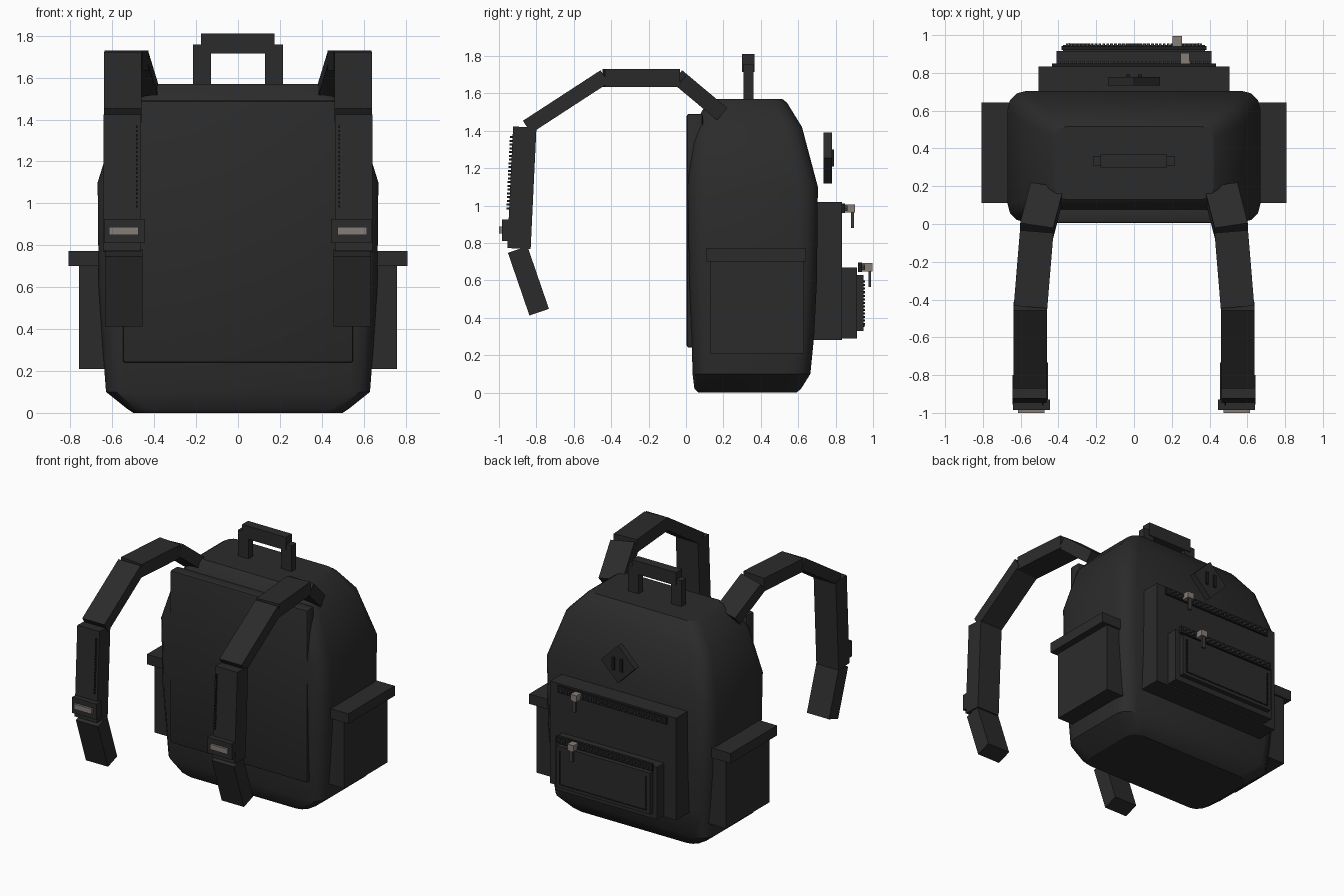
import bpy, bmesh, math
from mathutils import Vector, Matrix

if "Cube" in bpy.data.objects:
    bpy.data.objects.remove(bpy.data.objects["Cube"])


def material(name, r, g, b):
    m = bpy.data.materials.new(name)
    m.diffuse_color = (r, g, b, 1)
    m.use_nodes = True
    m.node_tree.nodes["Principled BSDF"].inputs["Base Color"].default_value = m.diffuse_color
    return m


FABRIC = material("black fabric", 0.024, 0.024, 0.024)
DARK = material("dark trim", 0.012, 0.012, 0.012)
TEETH = material("zipper grey", 0.045, 0.045, 0.045)
METAL = material("warm metal", 0.24, 0.21, 0.19)


def finish(name, bm, mat, smooth=False):
    bmesh.ops.recalc_face_normals(bm, faces=bm.faces)
    me = bpy.data.meshes.new(name)
    bm.to_mesh(me)
    bm.free()
    me.materials.append(mat)
    ob = bpy.data.objects.new(name, me)
    bpy.context.collection.objects.link(ob)
    if smooth:
        bpy.ops.object.select_all(action='DESELECT')
        ob.select_set(True)
        bpy.context.view_layer.objects.active = ob
        bpy.ops.object.shade_smooth_by_angle(angle=math.radians(30))
    return ob


def add_box(bm, x, y, z):
    """Box from (min, max) pairs."""
    c = Vector([(a[0] + a[1]) / 2 for a in (x, y, z)])
    s = [a[1] - a[0] for a in (x, y, z)]
    bmesh.ops.create_cube(bm, size=1, matrix=Matrix.Translation(c) @ Matrix.Diagonal((*s, 1)))


def box(name, x, y, z, mat=FABRIC, bevel=0):
    bm = bmesh.new()
    add_box(bm, x, y, z)
    if bevel:
        bmesh.ops.bevel(bm, geom=bm.edges[:], offset=bevel, segments=2, affect='EDGES', profile=0.5)
    return finish(name, bm, mat, bevel > 0)


def bar(name, a, b, width, thick, mat=FABRIC):
    """Flat bar from a to b, its width lying mostly along x."""
    a, b = Vector(a), Vector(b)
    d = (b - a).normalized()
    n = d.cross(Vector((1, 0, 0))).normalized()
    w = n.cross(d)
    m = Matrix((w * width, n * thick, b - a)).transposed().to_4x4()
    bm = bmesh.new()
    bmesh.ops.create_cube(bm, size=1, matrix=Matrix.Translation((a + b) / 2) @ m)
    return finish(name, bm, mat)


# Main bag: rounded rectangles lofted upward (z, half width, front y, back y, corner radius)
rings = [(0, .50, .065, .59, .08), (.02, .53, .045, .615, .09), (.10, .63, .035, .665, .10),
         (.30, .645, .03, .685, .10), (.60, .665, .018, .70, .10), (1.10, .67, .008, .705, .10),
         (1.42, .57, .04, .62, .09), (1.55, .45, .11, .54, .07), (1.57, .42, .13, .515, .06)]
bm = bmesh.new()
loops = []
for z, h, y0, y1, r in rings:
    loop = []
    for cx, cy, start in ((h - r, y1 - r, 0), (r - h, y1 - r, 90), (r - h, y0 + r, 180), (h - r, y0 + r, 270)):
        for k in range(4):
            t = math.radians(start + 30 * k)
            loop.append(bm.verts.new((cx + r * math.cos(t), cy + r * math.sin(t), z)))
    loops.append(loop)
for lo, hi in zip(loops, loops[1:]):
    for i in range(len(lo)):
        j = (i + 1) % len(lo)
        bm.faces.new((lo[i], lo[j], hi[j], hi[i]))
bm.faces.new(loops[0])
bm.faces.new(loops[-1])
finish("bag_body", bm, FABRIC, True)

# Padded panel against the wearer
box("back_pad", (-.55, .55), (.004, .09), (.24, 1.49), bevel=.012)

# Carry handle
for s, side in ((1, "right"), (-1, "left")):
    box("handle_leg_" + side, sorted((s * .13, s * .215)), (.307, .36), (1.54, 1.757))
box("handle_grip", (-.177, .175), (.30, .367), (1.715, 1.81))

# Strap path points: (x, y, z) pairs with thickness for each segment
segments = [((.46, .18, 1.50), (.515, -.035, 1.68), .085),
            ((.515, -.04, 1.682), (.548, -.44, 1.682), .095),
            ((.55, -.435, 1.69), (.55, -.85, 1.42), .08),
            ((.553, -.862, 1.42), (.553, -.893, .77), .125),
            ((.545, -.90, .765), (.545, -.785, .43), .11)]

for s, side in ((1, "right"), (-1, "left")):
    def span(a, b):
        return sorted((s * a, s * b))

    # Shoulder strap
    for i, (a, b, t) in enumerate(segments):
        bar(f"strap_{side}_{i + 1}", (s * a[0], *a[1:]), (s * b[0], *b[1:]), .178, t)
    # Strap stitching
    bm = bmesh.new()
    for k in range(20):
        z = .98 + k * .02
        y = -.927 - (1.42 - z) * .048
        add_box(bm, span(.480, .486), (y - .012, y + .004), (z, z + .011))
    finish("strap_stitching_" + side, bm, DARK)
    # Strap buckle
    box("buckle_" + side, span(.445, .64), (-.985, -.93), (.81, .925))
    box("buckle_plate_" + side, span(.475, .615), (-1.0, -.984), (.85, .888), METAL)
    # Side pocket with overhanging flap
    box("side_pocket_" + side, span(.60, .76), (.13, .63), (.21, .71))
    box("side_pocket_flap_" + side, span(.60, .808), (.11, .642), (.70, .772))

# Stacked outer pockets
box("large_pocket", (-.505, .505), (.66, .835), (.28, 1.02))
box("small_pocket", (-.41, .41), (.82, .915), (.29, .67))
box("small_pocket_panel", (-.375, .375), (.91, .948), (.33, .63))

# Stitching around the small pocket panel
bm = bmesh.new()
for k in range(13):
    z = .36 + k * .019
    for x in (-.345, .345):
        add_box(bm, (x - .003, x + .003), (.944, .958), (z, z + .011))
for k in range(35):
    x = -.34 + k * .02
    add_box(bm, (x - .006, x + .006), (.944, .955), (.352, .358))
finish("panel_stitching", bm, DARK)


# Zips: tape, alternating teeth, slider and pull tab
def zipper(name, half, y, z, px):
    box(name + "_tape", (-half - .02, half + .02), (y - .01, y + .012), (z - .025, z + .025), DARK)
    bm = bmesh.new()
    n = int(half * 2 / .021)
    for k in range(n):
        x = -half + (k + .5) * 2 * half / n
        dz = .006 if k % 2 else -.006
        add_box(bm, (x - .006, x + .006), (y + .008, y + .026), (z + dz - .009, z + dz + .009))
    finish(name + "_teeth", bm, TEETH)
    box(name + "_slider", (px - .025, px + .025), (y + .01, y + .066), (z - .022, z + .022), METAL)
    box(name + "_pull", (px - .014, px + .014), (y + .045, y + .06), (z - .105, z - .015), TEETH)


zipper("large_zip", .415, .838, .985, .27)
zipper("small_zip", .365, .93, .67, .23)

# Diamond patch with two slits
bm = bmesh.new()
rot = Matrix.Translation((0, .757, 1.255)) @ Matrix.Rotation(math.radians(45), 4, 'Y')
bmesh.ops.create_cube(bm, size=1, matrix=rot @ Matrix.Diagonal((.193, .045, .193, 1)))
finish("diamond_patch", bm, FABRIC)
for s, side in ((1, "right"), (-1, "left")):
    box("patch_slit_" + side, (s * .032 - .01, s * .032 + .01), (.775, .792), (1.21, 1.30), DARK)
